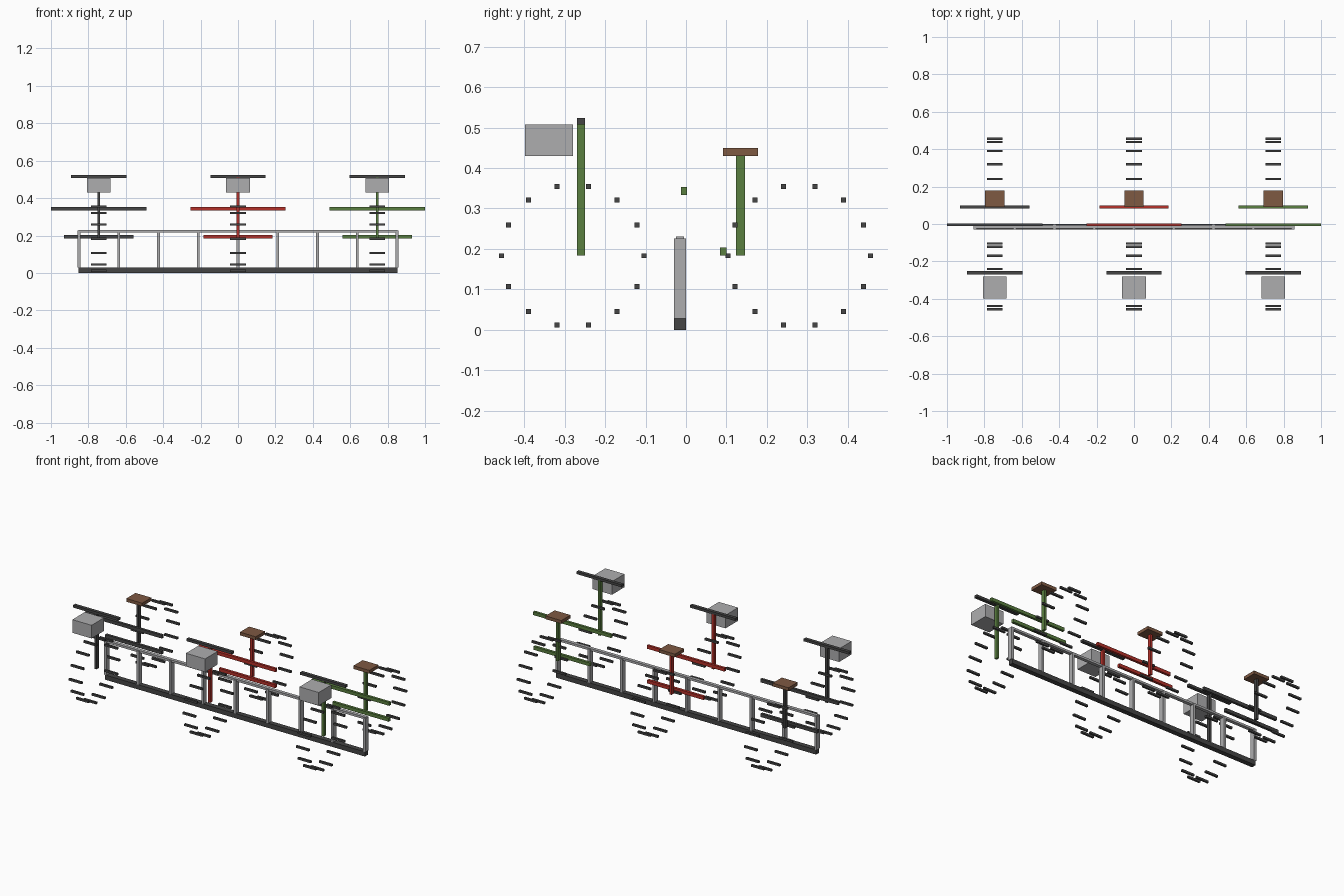
import bpy
import math

cube = bpy.data.objects.get("Cube")
if cube:
    bpy.data.objects.remove(cube, do_unlink=True)


def material(name, rgb):
    mat = bpy.data.materials.new(name)
    mat.use_nodes = True
    color = (*rgb, 1)
    mat.diffuse_color = color
    mat.node_tree.nodes["Principled BSDF"].inputs["Base Color"].default_value = color
    return mat


dark = material("dark_grey", (0.06, 0.06, 0.06))
steel = material("light_grey", (0.42, 0.42, 0.43))
red = material("red", (0.46, 0.03, 0.022))
green = material("green", (0.1, 0.21, 0.05))
brown = material("brown", (0.21, 0.1, 0.055))


def box(name, mat, x, y, z):
    """Box between the (low, high) limits on each axis."""
    limits = (x, y, z)
    bpy.ops.mesh.primitive_cube_add(size=1, location=[(a + b) / 2 for a, b in limits])
    obj = bpy.context.object
    obj.name = name
    obj.scale = [b - a for a, b in limits]
    obj.data.materials.append(mat)
    return obj


def around(center, half):
    return (center - half, center + half)


# Bicycle rack: base bar, upright posts and top rail
box("rack_base", dark, around(0, 0.853), (-0.03, 0), (0, 0.028))
box("rack_top_rail", steel, around(0, 0.853), (-0.025, -0.005), (0.217, 0.23))
for i in range(9):
    box("rack_post", steel, around((i - 4) * 0.2125, 0.0075), (-0.03, 0), (0.028, 0.226))


# Wheel: a ring of loose tread blocks
def wheel(name, x, y):
    for i in range(14):
        angle = math.tau * i / 14
        box(name, dark, around(x, 0.042),
            around(y + 0.176 * math.cos(angle), 0.006),
            around(0.183 + 0.176 * math.sin(angle), 0.006))


def bicycle(side, x, paint):
    wheel(side + "_front_wheel_tread", x, -0.28)
    wheel(side + "_rear_wheel_tread", x, 0.28)
    # Frame bars
    box(side + "_top_bar", paint, around(x, 0.255), (-0.012, 0.003), (0.333, 0.353))
    box(side + "_lower_bar", paint, around(x, 0.185), (0.084, 0.1), (0.183, 0.203))
    box(side + "_seat_post", paint, around(x, 0.007), (0.124, 0.146), (0.183, 0.43))
    box(side + "_fork", paint, around(x, 0.007), (-0.27, -0.25), (0.183, 0.51))
    # Fittings
    box(side + "_handlebar", dark, around(x, 0.148), (-0.27, -0.25), (0.508, 0.523))
    box(side + "_seat", brown, around(x, 0.052), (0.092, 0.178), (0.43, 0.449))
    box(side + "_basket", steel, around(x, 0.063), (-0.398, -0.28), (0.43, 0.508))


bicycle("right", -0.745, dark)
bicycle("middle", 0, red)
bicycle("left", 0.745, green)
